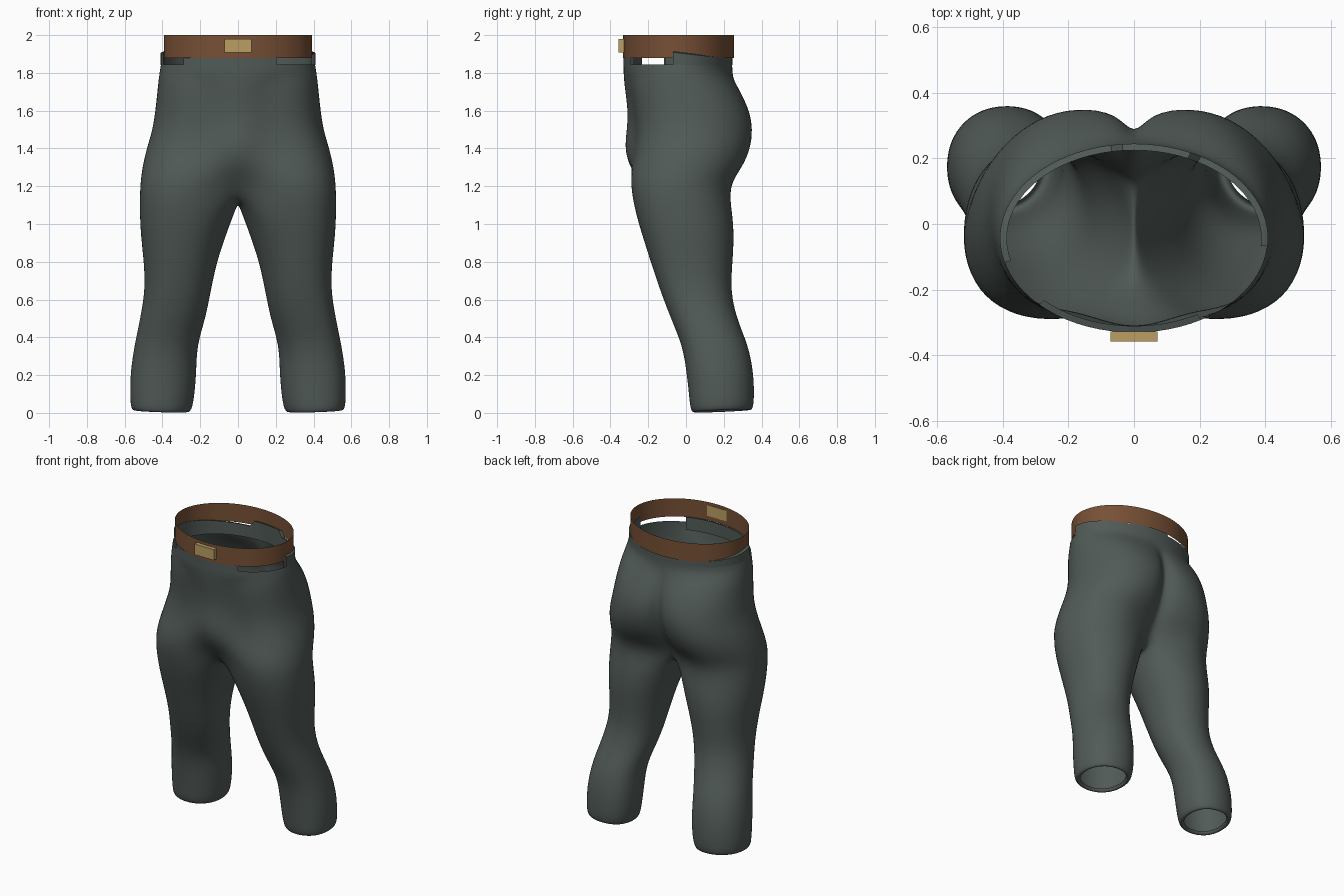
import bpy, bmesh, math

if "Cube" in bpy.data.objects:
    bpy.data.objects.remove(bpy.data.objects["Cube"])


def material(name, rgb):
    m = bpy.data.materials.new(name)
    m.diffuse_color = (*rgb, 1)
    m.use_nodes = True
    m.node_tree.nodes["Principled BSDF"].inputs["Base Color"].default_value = m.diffuse_color
    return m


CLOTH = material("grey green cloth", (0.083, 0.104, 0.095))
LEATHER = material("brown leather", (0.185, 0.08, 0.036))
BRASS = material("pale brass", (0.49, 0.345, 0.125))


def finish(name, bm, mat):
    bmesh.ops.recalc_face_normals(bm, faces=bm.faces[:])
    me = bpy.data.meshes.new(name)
    bm.to_mesh(me)
    bm.free()
    me.materials.append(mat)
    ob = bpy.data.objects.new(name, me)
    bpy.context.collection.objects.link(ob)
    return ob


def smooth(ob, angle):
    bpy.ops.object.select_all(action='DESELECT')
    ob.select_set(True)
    bpy.context.view_layer.objects.active = ob
    bpy.ops.object.shade_smooth_by_angle(angle=math.radians(angle))


def bridge(bm, a, b, closed):
    n = len(a)
    for i in range(n if closed else n - 1):
        j = (i + 1) % n
        bm.faces.new((a[i], a[j], b[j], b[i]))


def oval(a, front_outer, back_inner, back_outer=2):
    """Unit oval whose corners get squarer (above 2) or flatter (below 2)."""
    c, s = math.cos(a), math.sin(a)
    n = 2
    if c * s < -1e-6:
        n = front_outer if c > 0 else back_inner
    elif c > 1e-6 and s > 1e-6:
        n = back_outer
    k = (abs(c) ** n + abs(s) ** n) ** (-1 / n)
    return c * k, s * k


# Leg sections: z, inner x, outer x, front y, back y (first rows turn into the cuff)
LEG = [
    (0.015, 0.278, 0.535, 0.055, 0.328),
    (-0.005, 0.268, 0.545, 0.045, 0.337),
    (0.0, 0.243, 0.570, 0.022, 0.358),
    (0.10, 0.227, 0.574, 0.013, 0.364),
    (0.22, 0.218, 0.572, 0.000, 0.359),
    (0.36, 0.215, 0.550, -0.022, 0.332),
    (0.50, 0.168, 0.520, -0.083, 0.271),
    (0.65, 0.140, 0.494, -0.140, 0.239),
    (0.80, 0.108, 0.501, -0.190, 0.251),
    (0.94, 0.060, 0.518, -0.235, 0.260),
    (1.06, 0.014, 0.524, -0.271, 0.250),
]
# Hip sections: z, lobe centre x, outer x, lobe front/back y, front y at centre
# and halfway, back y beside the cleft and in it, corner shape front and back
HIP = [
    (1.20, 0.25, 0.524, -0.300, 0.236, -0.190, -0.262, 0.185, 0.125, 2.5, 1.95),
    (1.30, 0.22, 0.512, -0.290, 0.308, -0.302, -0.293, 0.275, 0.190, 2.5, 1.85),
    (1.40, 0.20, 0.489, -0.267, 0.350, -0.336, -0.304, 0.328, 0.235, 2.5, 1.8),
    (1.50, 0.17, 0.457, -0.264, 0.360, -0.320, -0.297, 0.345, 0.262, 2.5, 1.85),
    (1.60, 0.16, 0.443, -0.274, 0.341, -0.310, -0.299, 0.334, 0.270, 2.4, 1.9),
    (1.72, 0.15, 0.431, -0.293, 0.280, -0.327, -0.318, 0.282, 0.252, 2.25, 2.0),
]

# Trousers: half body, mirrored and subdivided
bm = bmesh.new()
prev = None
for z, x0, x1, y0, y1 in LEG:
    cx, rx, cy, ry = (x0 + x1) / 2, (x1 - x0) / 2, (y0 + y1) / 2, (y1 - y0) / 2
    back_n = 2.7 if z < 0.45 else 2.2
    ring = []
    for i in range(16):
        c, s = oval(math.radians(225 + 22.5 * i), 2.65, back_n)
        tilt = 0.007 * (s + 1) + 0.005 * (c + 1) if z < 0.08 else 0
        ring.append(bm.verts.new((cx + rx * c, cy + ry * s, z + tilt)))
    if prev:
        bridge(bm, prev, ring, True)
    prev = ring
for k, (z, cx, w, yf, yb, yf0, yf1, yb1, yb0, nf, nb) in enumerate(HIP):
    pts = [(0, yf0), (cx / 2, yf1)]
    for i in range(9):
        c, s = oval(math.radians(-90 + 22.5 * i), nf, 2, nb)
        pts.append((cx + (w - cx) * c, (yf + yb) / 2 + (yb - yf) / 2 * s))
    pts += [(cx * 0.3, yb1), (0, yb0)]
    ring = [bm.verts.new((x, y, z)) for x, y in pts]
    if k == 0:  # crotch saddle closes the leg ring on the centre line
        ring[0].co.z = ring[12].co.z = 1.17
        saddle = [bm.verts.new((0, y, zz)) for y, zz in ((0.07, 1.13), (-0.01, 1.11), (-0.1, 1.12))]
        bridge(bm, prev, ring + saddle, True)
    else:
        bridge(bm, prev, ring, False)
    prev = ring
for z, s in ((1.80, 1.02), (1.845, 1.0)):
    ring = []
    for i in range(13):
        t = math.pi * i / 12
        ring.append(bm.verts.new((0.412 * s * math.sin(t), -0.043 - 0.291 * math.cos(t), z)))
    bridge(bm, prev, ring, False)
    prev = ring
trousers = finish("trousers", bm, CLOTH)
mir = trousers.modifiers.new("mirror", 'MIRROR')
mir.use_clip = True
smooth(trousers, 80)
sub = trousers.modifiers.new("subdivision", 'SUBSURF')
sub.levels = sub.render_levels = 2


# Waistband: thin double wall, a gap on each front side, a raised piece at the back
def band_top(x, y):
    if y > 0.1 and -0.06 < x < 0.18:
        return 1.92
    return 1.885 if y < -0.14 else 1.915 - 0.035 * max(0, y + 0.07) / 0.31


bm = bmesh.new()
cols = []
N = 72
for i in range(N):
    t = 2 * math.pi * i / N
    s, c = math.sin(t), math.cos(t)
    y = -0.043 - 0.288 * c
    top = band_top(0.4 * s, y)
    outer, inner = (0.409 * s, y), (0.388 * s, -0.043 - 0.268 * c)
    cols.append([bm.verts.new((*p, z)) for p, z in
                 ((outer, 1.843), (outer, top - 0.006), (inner, top), (inner, 1.80))])
for i in range(N):
    a, b = cols[i], cols[(i + 1) % N]
    x, y = (a[0].co.x + b[0].co.x) / 2, (a[0].co.y + b[0].co.y) / 2
    if (x > 0.21 and -0.29 < y < -0.07) or (x < -0.27 and -0.25 < y < -0.12):
        continue
    bridge(bm, a, b, False)
bmesh.ops.delete(bm, geom=[v for v in bm.verts if not v.link_faces], context='VERTS')
smooth(finish("waistband", bm, CLOTH), 40)

# Belt: oval leather strip
bm = bmesh.new()
rows = [[bm.verts.new((0.392 * math.sin(2 * math.pi * i / 64),
                       -0.040 - 0.294 * math.cos(2 * math.pi * i / 64), z))
         for i in range(64)] for z in (1.878, 2.0)]
bridge(bm, rows[0], rows[1], True)
smooth(finish("belt", bm, LEATHER), 40)

# Buckle: flat plate on the front of the belt
bm = bmesh.new()
bmesh.ops.create_cube(bm, size=1)
for v in bm.verts:
    v.co = (v.co.x * 0.144, v.co.y * 0.03 - 0.343, v.co.z * 0.072 + 1.943)
finish("buckle", bm, BRASS)
